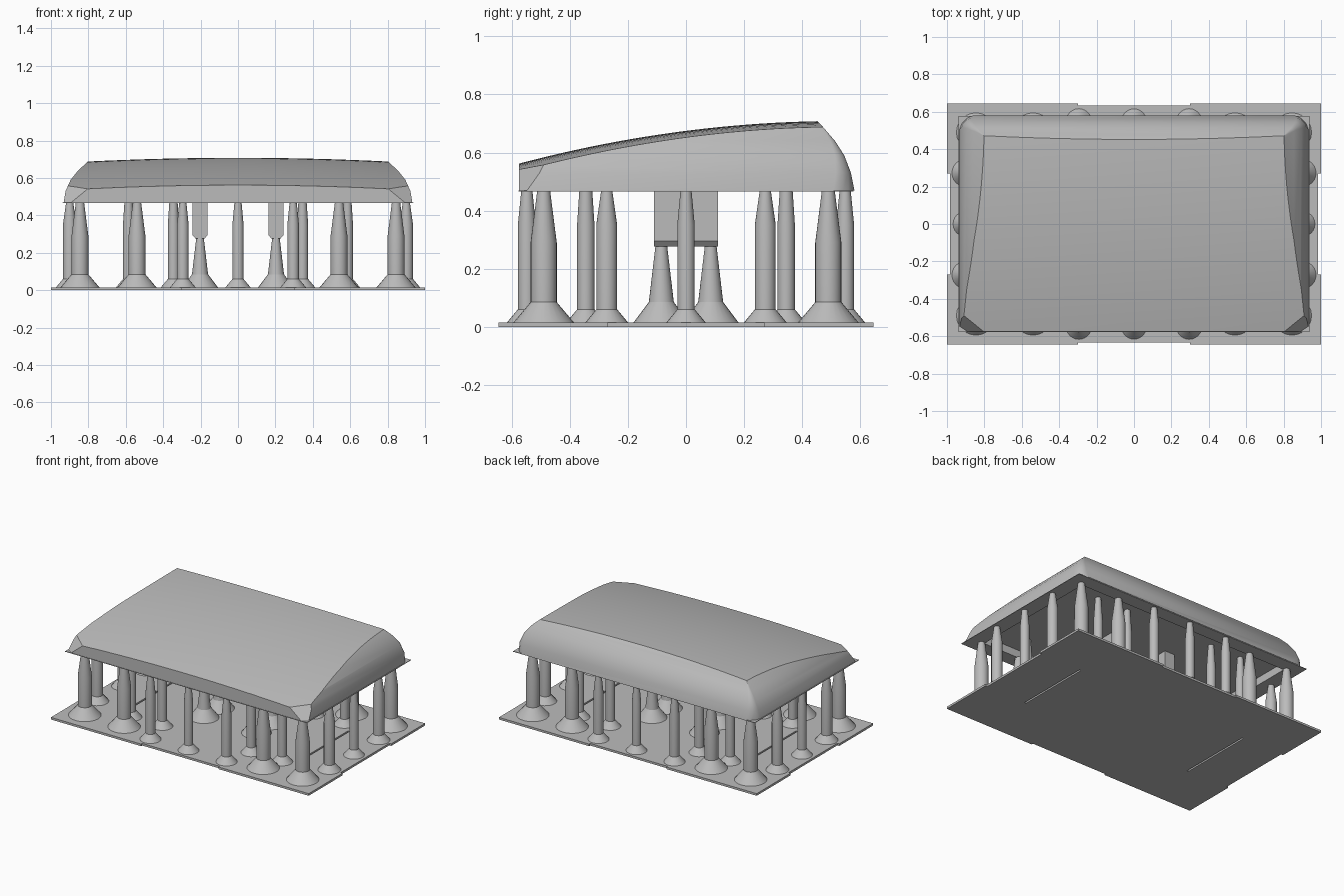
import bpy, bmesh, math
from mathutils import Vector

if "Cube" in bpy.data.objects:
    bpy.data.objects.remove(bpy.data.objects["Cube"])

grey = bpy.data.materials.new("plain_grey")
grey.diffuse_color = (0.5, 0.5, 0.5, 1)
grey.use_nodes = True
grey.node_tree.nodes["Principled BSDF"].inputs["Base Color"].default_value = grey.diffuse_color


def add(name, bm, smooth=True):
    bmesh.ops.recalc_face_normals(bm, faces=bm.faces)
    me = bpy.data.meshes.new(name)
    bm.to_mesh(me)
    bm.free()
    me.materials.append(grey)
    ob = bpy.data.objects.new(name, me)
    bpy.context.collection.objects.link(ob)
    if smooth:
        bpy.ops.object.select_all(action='DESELECT')
        ob.select_set(True)
        bpy.context.view_layer.objects.active = ob
        bpy.ops.object.shade_smooth_by_angle(angle=math.radians(30))
    return ob


def slab(name, xs, ys, z0, z1, keep):
    """Flat slab from the grid cells that pass the keep rule."""
    bm = bmesh.new()
    for x0, x1 in zip(xs, xs[1:]):
        for y0, y1 in zip(ys, ys[1:]):
            if keep(abs(x0 + x1) / 2, abs(y0 + y1) / 2):
                bm.faces.new([bm.verts.new((x, y, z0)) for x, y in
                              ((x0, y0), (x1, y0), (x1, y1), (x0, y1))])
    bmesh.ops.remove_doubles(bm, verts=bm.verts, dist=1e-5)
    r = bmesh.ops.extrude_face_region(bm, geom=bm.faces[:], use_keep_orig=True)
    top = [v for v in r["geom"] if isinstance(v, bmesh.types.BMVert)]
    bmesh.ops.translate(bm, verts=top, vec=(0, 0, z1 - z0))
    return add(name, bm, False)


def box(name, x0, x1, y0, y1, z0, z1):
    return slab(name, [x0, x1], [y0, y1], z0, z1, lambda x, y: True)


def mirrored(vals):
    return [-v for v in reversed(vals)] + vals


# Base plate with stepped edges and two narrow slots
def plate_rule(x, y):
    if y < 0.27:
        return x < 0.985 and not 0.663 < x < 0.675
    return y < 0.633 or x > 0.3


slab("base_plate", mirrored([0.3, 0.663, 0.675, 0.985, 1.0]),
     mirrored([0.27, 0.633, 0.645]), 0, 0.015, plate_rule)


# Cap: lofted block with a domed top, trimmed to bulging sides
def trim(bm, p, n):
    r = bmesh.ops.bisect_plane(bm, geom=bm.verts[:] + bm.edges[:] + bm.faces[:],
                               dist=1e-6, plane_co=p, plane_no=n, clear_outer=True)
    cut = [e for e in r["geom_cut"] if isinstance(e, bmesh.types.BMEdge)]
    if cut:
        bmesh.ops.holes_fill(bm, edges=[e for e in bm.edges if e.is_boundary], sides=0)


def top_z(x, y):
    t = (0.46 - y) / 1.035
    return 0.708 - 0.018 * t - 0.128 * t * t - 0.02 * (x / 0.8) ** 2


bm = bmesh.new()
cap_ys = [-0.575 + 1.175 * i / 24 for i in range(25)]
rows = []
for i in range(21):
    x = -1 + 0.1 * i
    loop = [(-0.575, 0.47)] + [(y, top_z(x, y)) for y in cap_ys] + [(0.6, 0.47)]
    rows.append([bm.verts.new((x, y, z)) for y, z in loop])
count = len(rows[0])
for a, b in zip(rows, rows[1:]):
    for j in range(count):
        k = (j + 1) % count
        bm.faces.new((a[j], a[k], b[k], b[j]))
bm.faces.new(rows[0])
bm.faces.new(rows[-1][::-1])

levels = [0.47, 0.53, 0.59, 0.64, 0.69, 0.72]
side_x = [0.932, 0.922, 0.895, 0.855, 0.80, 0.76]
back_y = [0.580, 0.568, 0.545, 0.513, 0.470, 0.44]


def reach(i, c, s):
    """Distance of the rounded outline from the centre in one direction."""
    r = 0.09 * max(0, 0.69 - levels[i]) / 0.22
    return (side_x[i] - r) * c + (back_y[i] - r) * s + r


for step in range(9):
    ang = math.radians(22.5 * step)
    c, s = math.cos(ang), math.sin(ang)
    for i in range(5):
        h0, h1 = reach(i, abs(c), s), reach(i + 1, abs(c), s)
        slope = (h1 - h0) / (levels[i + 1] - levels[i])
        trim(bm, Vector((c * h0, s * h0, levels[i])), Vector((c, s, -slope)).normalized())
# Flat facets on the front corners
for m in (-1, 1):
    p = [Vector((m * x, y, z)) for x, y, z in
         ((0.915, -0.49, 0.553), (0.80, -0.575, 0.545), (0.92, -0.555, 0.47))]
    n = (p[1] - p[0]).cross(p[2] - p[0]).normalized()
    trim(bm, p[0], n if n.y < 0 else -n)
cap = add("cap", bm)

# Hollow underside
cutter = box("cavity_cutter", -0.83, 0.83, -0.48, 0.48, 0.40, 0.52)
cutter.hide_render = True
cutter.hide_set(True)
mod = cap.modifiers.new("hollow", 'BOOLEAN')
mod.operation = 'DIFFERENCE'
mod.solver = 'EXACT'
mod.object = cutter

# Thin square-cornered rim sheet under the cap
slab("rim_sheet", mirrored([0.83, 0.937]), mirrored([0.48, 0.577]), 0.466, 0.47,
     lambda x, y: x > 0.83 or y > 0.48)

# Two stem legs with chamfered lower edges
for m in (-1, 1):
    bm = bmesh.new()
    shape = [(-0.04, 0.53), (-0.04, 0.295), (-0.025, 0.277),
             (0.025, 0.277), (0.04, 0.295), (0.04, 0.53)]
    f = bm.faces.new([bm.verts.new((m * 0.203 + x, -0.11, z)) for x, z in shape])
    r = bmesh.ops.extrude_face_region(bm, geom=[f], use_keep_orig=True)
    bmesh.ops.translate(bm, vec=(0, 0.22, 0),
                        verts=[v for v in r["geom"] if isinstance(v, bmesh.types.BMVert)])
    add("stem_leg", bm, False)


# Support pillars: flared foot, shaft and tapered tip
def pillar(name, x, y, profile, sides=24):
    bm = bmesh.new()
    rings = [[bm.verts.new((x + r * math.cos(2 * math.pi * k / sides),
                            y + r * math.sin(2 * math.pi * k / sides), z))
              for k in range(sides)] for r, z in profile]
    for a, b in zip(rings, rings[1:]):
        for k in range(sides):
            j = (k + 1) % sides
            bm.faces.new((a[k], a[j], b[j], b[k]))
    bm.faces.new(rings[0])
    bm.faces.new(rings[-1])
    add(name, bm)


def slim(r, top):
    return [(r + 0.04, 0.012), (r + 0.035, 0.018), (r, 0.06), (r, 0.35), (0.019, top)]


large = [(0.107, 0.012), (0.10, 0.02), (0.045, 0.085), (0.045, 0.29), (0.022, 0.47)]
stem = [(0.098, 0.012), (0.092, 0.02), (0.043, 0.085), (0.02, 0.28)]
for sx in (-1, 1):
    for sy in (-1, 1):
        for x in (0.845, 0.54):
            pillar("large_pillar", sx * x, sy * 0.49, large)
        pillar("edge_pillar", sx * 0.295, sy * 0.548, slim(0.031, 0.47))
        pillar("side_pillar", sx * 0.9, sy * 0.273, slim(0.036, 0.47))
        for x in (0.345, 0.585):
            pillar("inner_pillar", sx * x, sy * 0.345, slim(0.03, 0.52))
        pillar("stem_pillar", sx * 0.203, sy * 0.085, stem)
    pillar("edge_pillar", 0, sx * 0.548, slim(0.03, 0.47))
    pillar("side_pillar", sx * 0.9, 0, slim(0.03, 0.47))
